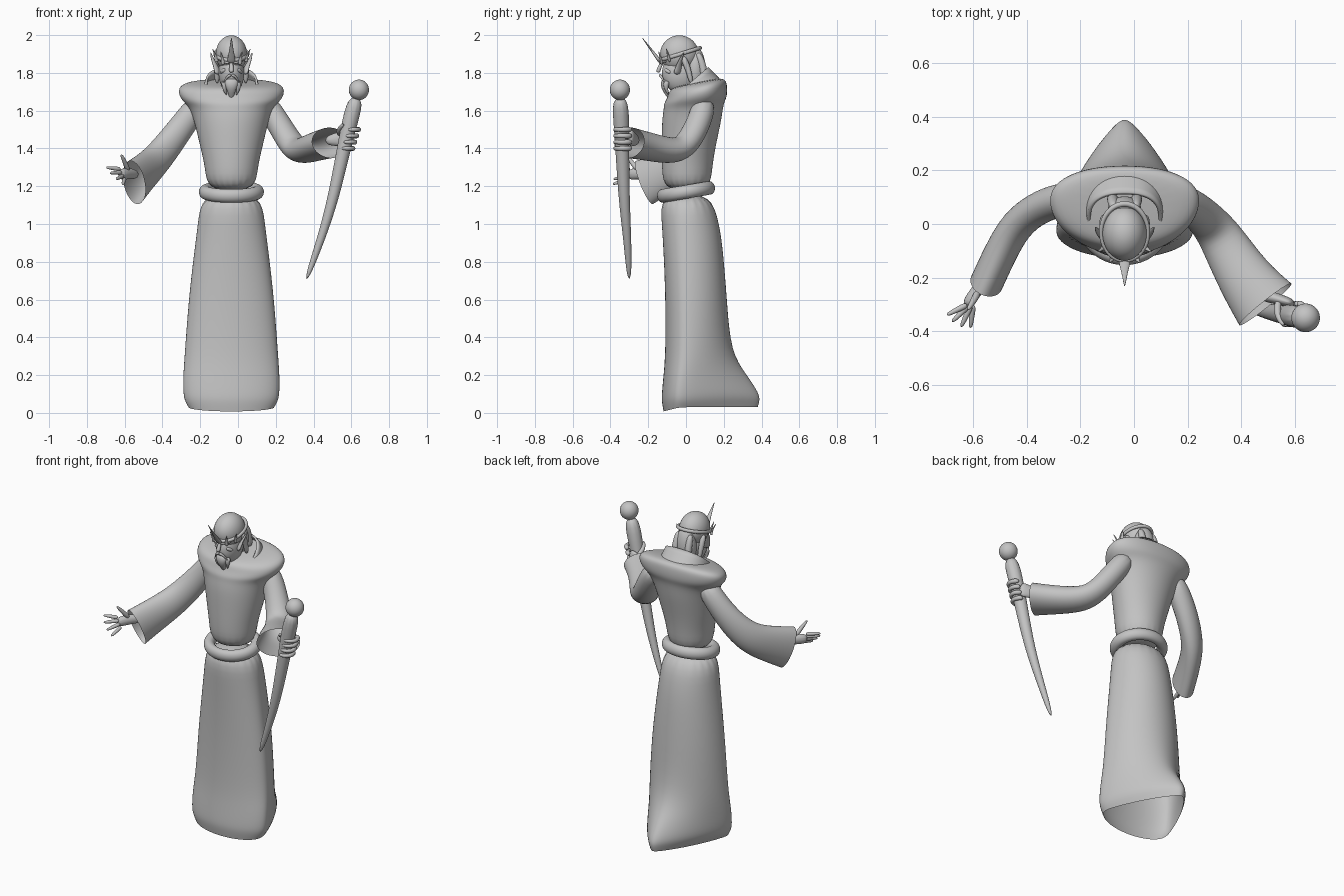
import bpy
import bmesh
from math import sin, cos, pi, copysign, radians
from mathutils import Vector

if "Cube" in bpy.data.objects:
    bpy.data.objects.remove(bpy.data.objects["Cube"], do_unlink=True)

CENTRE_X = -.035
SIDES = 20

stone = bpy.data.materials.new("stone grey")
stone.use_nodes = True
stone.diffuse_color = (.55, .55, .55, 1)
stone.node_tree.nodes["Principled BSDF"].inputs["Base Color"].default_value = stone.diffuse_color


def finish(obj, name):
    """Name, colour and smooth a part."""
    obj.name = name
    obj.data.materials.append(stone)
    for face in obj.data.polygons:
        face.use_smooth = True
    smooth = obj.modifiers.new("smooth", "SUBSURF")
    smooth.levels = smooth.render_levels = 2
    return obj


def loft(name, rings, cap_start=True, cap_end=True, closed=True):
    """Skin a row of equal point rings."""
    bm = bmesh.new()
    rows = [[bm.verts.new(point) for point in ring] for ring in rings]
    count = len(rows[0])
    for lower, upper in zip(rows, rows[1:]):
        for i in range(count if closed else count - 1):
            j = (i + 1) % count
            bm.faces.new((lower[i], lower[j], upper[j], upper[i]))
    if cap_start:
        bm.faces.new(rows[0])
    if cap_end:
        bm.faces.new(rows[-1])
    bmesh.ops.recalc_face_normals(bm, faces=bm.faces)
    mesh = bpy.data.meshes.new(name)
    bm.to_mesh(mesh)
    bm.free()
    obj = bpy.data.objects.new(name, mesh)
    bpy.context.collection.objects.link(obj)
    return finish(obj, name)


def oval(z, width, front, back, middle=0, point=1, tilt=0):
    """Body ring starting at the back; point above one draws the back half to a point."""
    ring = []
    for i in range(SIDES):
        angle = 2 * pi * i / SIDES
        across, along = sin(angle), cos(angle)
        if along > 0:
            across = copysign(abs(across) ** point, across)
            y = middle + (back - middle) * along ** point
        else:
            y = middle + (middle - front) * along
        ring.append(Vector((CENTRE_X + across * width, y, z + tilt * y)))
    return ring


def tube(name, path, start, end, ease=1, cap_end=True, sides=12):
    """Tube along a path; start and end are (level, upright) radii blended along it."""
    path = [Vector(point) for point in path]
    last_index = len(path) - 1
    rings, last = [], None
    for i, point in enumerate(path):
        heading = (path[min(i + 1, last_index)] - path[max(i - 1, 0)]).normalized()
        level = heading.cross(Vector((0, 0, 1)))
        if level.length < .01:
            level = Vector((1, 0, 0))
        level.normalize()
        if last and level.dot(last) < 0:
            level.negate()
        last = level
        upright = level.cross(heading)
        wide, tall = Vector(start).lerp(Vector(end), (i / last_index) ** ease)
        turns = [2 * pi * k / sides for k in range(sides)]
        rings.append([point + level * wide * cos(turn) + upright * tall * sin(turn)
                      for turn in turns])
    return loft(name, rings, cap_end=cap_end)


def round_tube(name, path, start, end):
    tube(name, path, (start, start), (end, end), sides=8)


def head_tube(name, path, start, end, mirror=True):
    """Tube placed from the body's centre line, on both sides if mirrored."""
    for side in (1, -1) if mirror else (1,):
        placed = [(CENTRE_X + side * x, y, z) for x, y, z in path]
        tube(name, placed, start, end, sides=8)


def ball(name, centre, size):
    bpy.ops.mesh.primitive_uv_sphere_add(segments=SIDES, ring_count=SIDES // 2, location=centre)
    finish(bpy.context.object, name).scale = size


def band(name, centre, radius, thickness, lean, stretch):
    bpy.ops.mesh.primitive_torus_add(major_radius=radius, minor_radius=thickness,
                                     location=centre, rotation=(lean, 0, 0))
    finish(bpy.context.object, name).scale = stretch


# Robe skirt with a pointed train, open underneath; the front of its hem dips to the ground
hem = oval(z=.03, width=.23, front=-.12, back=.39, middle=-.03, point=1.6)
for corner in hem:
    corner.z += min(0, corner.y + .03) / 4
loft("robe_skirt", [
    hem,
    oval(z=.06, width=.25, front=-.13, back=.4, middle=-.03, point=1.6),
    oval(z=.1, width=.26, front=-.13, back=.4, middle=-.03, point=1.5),
    oval(z=.2, width=.26, front=-.12, back=.33, middle=-.02, point=1.4),
    oval(z=.32, width=.25, front=-.11, back=.24, point=1.1),
    oval(z=.6, width=.23, front=-.11, back=.22),
    oval(z=.85, width=.2, front=-.12, back=.2),
    oval(z=1, width=.18, front=-.13, back=.18),
    oval(z=1.17, width=.16, front=-.14, back=.13)], cap_start=False)

# Bodice with overhanging shoulders
loft("robe_bodice", [
    oval(z=1.17, width=.13, front=-.12, back=.13),
    oval(z=1.3, width=.14, front=-.13, back=.14),
    oval(z=1.42, width=.17, front=-.13, back=.16, middle=.02),
    oval(z=1.55, width=.2, front=-.13, back=.19, middle=.04),
    oval(z=1.62, width=.23, front=-.12, back=.2, middle=.07, tilt=.1),
    oval(z=1.65, width=.27, front=-.12, back=.22, middle=.08, point=.9, tilt=.1),
    oval(z=1.69, width=.29, front=-.1, back=.22, middle=.09, point=.9, tilt=.2),
    oval(z=1.73, width=.26, front=-.09, back=.21, middle=.09, point=.9, tilt=.2),
    oval(z=1.74, width=.1, front=-.04, back=.15, middle=.08, tilt=.2)])

band("belt", (CENTRE_X, 0, 1.17), radius=.14, thickness=.034, lean=.17, stretch=(1, .9, 1.1))

# Standing collar: two leaning rings with the throat left out
collar_base = oval(z=1.68, width=.16, front=-.12, back=.2, middle=.04, point=.9, tilt=.35)
collar_rim = oval(z=1.73, width=.14, front=-.1, back=.12, middle=.02, point=.8, tilt=.85)
collar = loft("collar", [ring[-8:] + ring[:9] for ring in (collar_base, collar_rim)],
              cap_start=False, cap_end=False, closed=False)
collar.modifiers.new("thickness", "SOLIDIFY").thickness = .012

# Sleeves, flaring to open cuffs
tube("left_sleeve",
     [(.13, .1, 1.66), (.2, .08, 1.56), (.28, .01, 1.42),
      (.33, -.06, 1.38), (.41, -.2, 1.41), (.49, -.3, 1.43)],
     start=(.065, .065), end=(.13, .085), ease=2, cap_end=False)
tube("right_sleeve",
     [(-.2, .1, 1.65), (-.28, .09, 1.54), (-.36, .06, 1.43),
      (-.44, 0, 1.33), (-.5, -.11, 1.27), (-.55, -.22, 1.22)],
     start=(.065, .065), end=(.065, .13), ease=1.5, cap_end=False)

# Open right hand with fanned fingers
tube("right_palm", [(-.53, -.17, 1.26), (-.58, -.24, 1.27), (-.63, -.31, 1.26)],
     start=(.02, .025), end=(.025, .035))
for finger in range(4):
    fan = finger / 3
    knuckle = Vector((-.62, -.3, 1.29)).lerp(Vector((-.6, -.3, 1.24)), fan)
    tip = Vector((-.7, -.34, 1.3)).lerp(Vector((-.61, -.39, 1.21)), fan)
    tip += (tip - knuckle) * sin(pi * fan) / 5
    round_tube("right_finger", [knuckle, knuckle.lerp(tip, .5), tip], start=.014, end=.008)
round_tube("right_thumb", [(-.58, -.25, 1.28), (-.6, -.29, 1.33), (-.62, -.32, 1.37)],
           start=.017, end=.008)

# Staff with a round head
tube("staff", [(.63, -.35, 1.68), (.58, -.34, 1.5), (.51, -.33, 1.15),
               (.44, -.31, .92), (.36, -.3, .7)], start=(.05, .05), end=(.013, .013))
ball("staff_head", (.64, -.35, 1.71), (.055, .055, .055))

# Left hand, its fingers curling round the staff
tube("left_palm", [(.46, -.26, 1.44), (.54, -.28, 1.45), (.6, -.3, 1.46)],
     start=(.025, .025), end=(.018, .055))
for finger in range(4):
    height = 1.4 + finger / 30
    grip = Vector((.57 + finger / 100, -.335, height))
    curl = [grip + Vector((cos(turn), sin(turn), 0)) * .046
            for turn in map(radians, range(80, -160, -50))]
    round_tube("left_finger", curl, start=.016, end=.01)
round_tube("left_thumb", [(.54, -.28, 1.47), (.53, -.34, 1.5), (.56, -.38, 1.53)],
           start=.017, end=.01)

# Head, bowed forward: skull, jaw and the hair at the nape
ball("skull", (CENTRE_X, -.035, 1.9), (.085, .105, .1))
ball("jaw", (CENTRE_X, -.03, 1.8), (.07, .1, .11))
ball("nape_hair", (CENTRE_X, .05, 1.82), (.065, .055, .12))

# Face and hair
head_tube("nose", [(0, -.12, 1.87), (0, -.14, 1.83), (0, -.15, 1.8)],
          start=(.008, .008), end=(.016, .014), mirror=False)
head_tube("beard", [(0, -.1, 1.77), (0, -.12, 1.73), (0, -.1, 1.69), (0, -.08, 1.65)],
          start=(.05, .03), end=(.004, .004), mirror=False)
head_tube("brow", [(.01, -.14, 1.85), (.04, -.13, 1.86), (.06, -.1, 1.86)],
          start=(.008, .008), end=(.005, .005))
head_tube("cheek", [(.03, -.11, 1.82), (.045, -.1, 1.81), (.055, -.08, 1.8)],
          start=(.012, .012), end=(.01, .01))
head_tube("moustache", [(0, -.14, 1.79), (.025, -.13, 1.78), (.045, -.11, 1.74)],
          start=(.011, .011), end=(.003, .003))
head_tube("beard_lock", [(.035, -.1, 1.76), (.04, -.11, 1.72), (.025, -.09, 1.68)],
          start=(.022, .022), end=(.003, .003))
head_tube("ear", [(.07, -.05, 1.79), (.08, -.04, 1.83), (.1, -.03, 1.87), (.11, -.01, 1.91)],
          start=(.03, .014), end=(.003, .003))
head_tube("side_lock", [(.075, -.02, 1.89), (.08, .01, 1.83), (.075, .03, 1.74)],
          start=(.02, .02), end=(.014, .014))
head_tube("back_lock", [(.04, .06, 1.91), (.045, .09, 1.84), (.045, .1, 1.75)],
          start=(.02, .02), end=(.024, .024))

# Crown: tilted band, tall front spike and smaller points either side
band("crown_band", (CENTRE_X, -.03, 1.9), radius=.09, thickness=.009, lean=.3,
     stretch=(.97, 1.22, 1.2))
head_tube("crown_front_spike", [(0, -.13, 1.85), (0, -.16, 1.89), (0, -.19, 1.93), (0, -.235, 1.99)],
          start=(.028, .013), end=(.002, .002), mirror=False)
for turn in map(radians, (30, 60)):
    x, y = sin(turn) / 11, -.03 - cos(turn) / 9
    height = 1.91 + y / 3
    head_tube("crown_point", [(x, y, height - .025), (x, y - .005, height),
                              (x * 1.3, y - .02, height + .05)],
              start=(.016, .01), end=(.002, .002))
